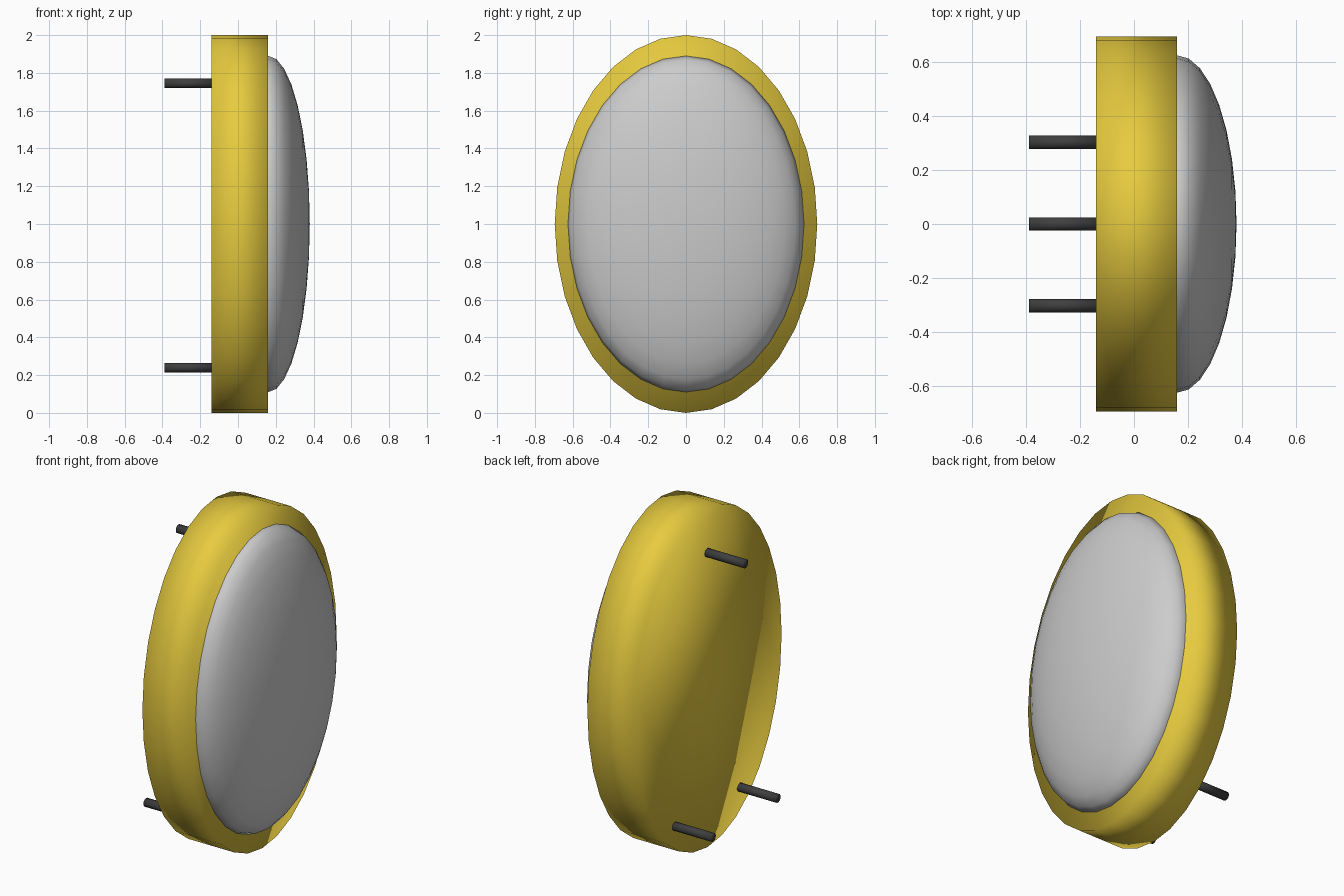
import bpy
import math

if "Cube" in bpy.data.objects:
    bpy.data.objects.remove(bpy.data.objects["Cube"])

SIDEWAYS = (0, math.pi / 2, 0)  # lays a primitive's z axis along x


def colour(name, rgb):
    mat = bpy.data.materials.new(name)
    mat.diffuse_color = (*rgb, 1)
    mat.use_nodes = True
    mat.node_tree.nodes["Principled BSDF"].inputs["Base Color"].default_value = mat.diffuse_color
    return mat


def finish(name, mat=None, scale=(1, 1, 1)):
    obj = bpy.context.object
    obj.name = name
    obj.scale = scale
    bpy.ops.object.transform_apply(location=False, rotation=True, scale=True)
    bpy.ops.object.shade_smooth()
    if mat:
        obj.data.materials.append(mat)
    return obj


gold = colour("gold", (0.8, 0.6, 0.05))
black = colour("black", (0.05, 0.05, 0.05))

# Oval housing: closed elliptical drum
bpy.ops.mesh.primitive_cylinder_add(vertices=32, radius=1, depth=0.3,
                                    location=(0.01, 0, 1), rotation=SIDEWAYS)
finish("housing", gold, (1, 0.695, 1))

# Domed lens: flattened ellipsoid set into the front of the housing
bpy.ops.mesh.primitive_uv_sphere_add(segments=32, ring_count=16, radius=1,
                                     location=(0.16, 0, 1), rotation=SIDEWAYS)
finish("lens", None, (0.89, 0.625, 0.22))

# Three mounting pins on the back
for i, (y, z) in enumerate([(0, 1.745), (0.303, 0.24), (-0.303, 0.24)]):
    bpy.ops.mesh.primitive_cylinder_add(vertices=32, radius=0.025, depth=0.27,
                                        location=(-0.255, y, z), rotation=SIDEWAYS)
    finish(f"mounting_pin_{i + 1}", black)
